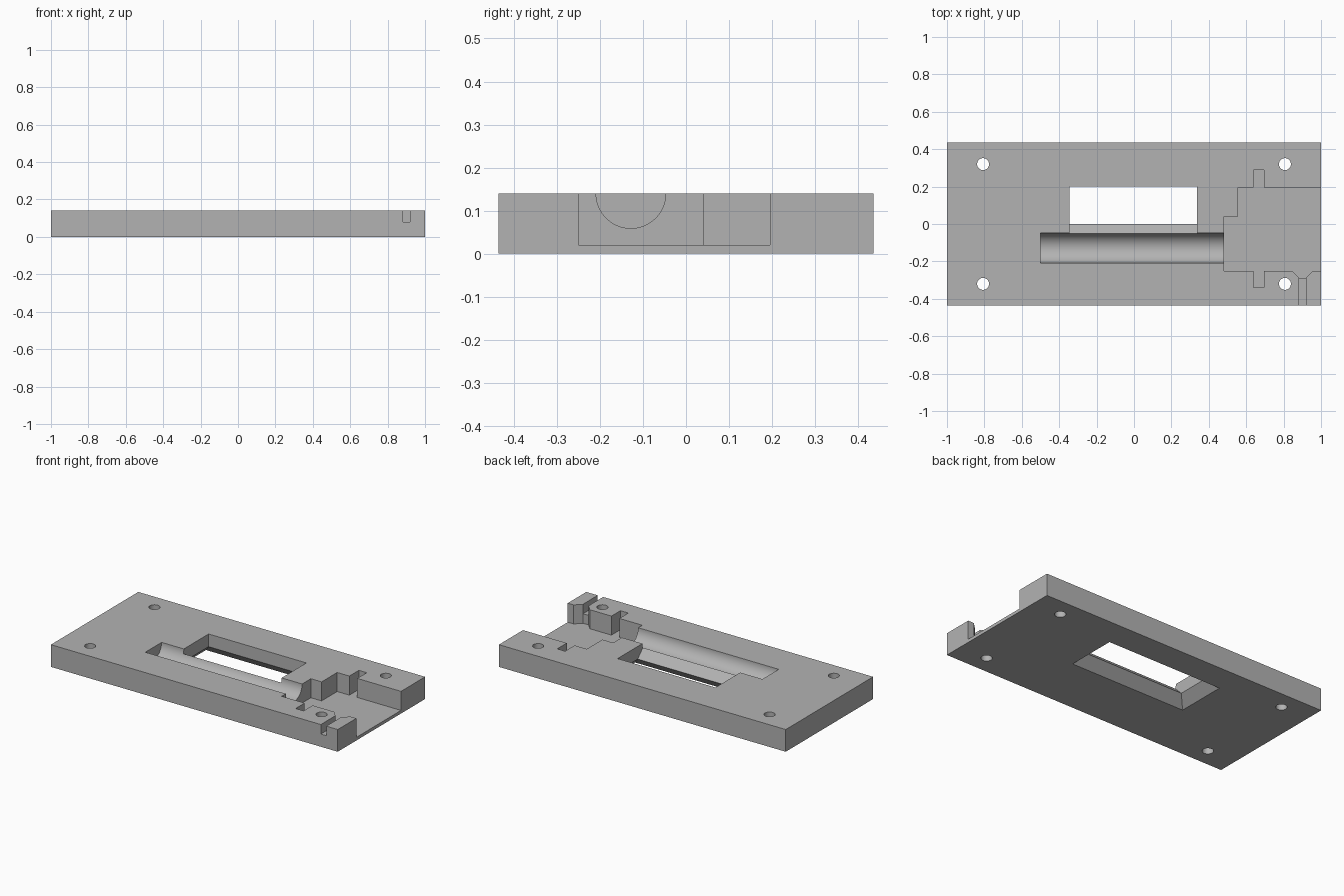
import bpy, math
from mathutils import Matrix

if "Cube" in bpy.data.objects:
    bpy.data.objects.remove(bpy.data.objects["Cube"])

TOP = 0.14
OVER = 0.2       # cutters rise above the plate to here

grey = bpy.data.materials.new("plain grey")
grey.diffuse_color = (0.45, 0.45, 0.45, 1)
grey.use_nodes = True
grey.node_tree.nodes["Principled BSDF"].inputs["Base Color"].default_value = grey.diffuse_color


def loft(name, sections):
    """Closed solid through equal-length rings of points, bottom ring first."""
    n = len(sections[0])
    verts = [p for ring in sections for p in ring]
    faces = [list(range(n))[::-1], list(range(len(verts) - n, len(verts)))]
    for s in range(len(sections) - 1):
        for i in range(n):
            j = (i + 1) % n
            faces.append([s*n + i, s*n + j, (s+1)*n + j, (s+1)*n + i])
    mesh = bpy.data.meshes.new(name)
    mesh.from_pydata(verts, [], faces)
    mesh.materials.append(grey)
    obj = bpy.data.objects.new(name, mesh)
    bpy.context.collection.objects.link(obj)
    return obj


def prism(name, outline, z0, z1):
    return loft(name, [[(x, y, z) for x, y in outline] for z in (z0, z1)])


def rect(x0, x1, y0, y1, z=None):
    pts = [(x0, y0), (x1, y0), (x1, y1), (x0, y1)]
    return pts if z is None else [(x, y, z) for x, y in pts]


def circle(cx, cy, r, n):
    return [(cx + r*math.cos(2*math.pi*i/n), cy + r*math.sin(2*math.pi*i/n)) for i in range(n)]


plate = prism("base_plate", rect(-1, 1, -0.435, 0.435), 0, TOP)
cutters = []

# Window: flared below, sloped up towards the groove above
cutters.append(loft("window_cutter", [
    rect(-0.425, 0.417, -0.08, 0.28, -0.02),
    rect(-0.345, 0.337, 0, 0.2, 0.06),
    rect(-0.345, 0.337, -0.12, 0.2, 0.18)]))

# Half-round groove along x
ring = circle(-0.128, TOP, 0.081, 64)
cutters.append(loft("groove_cutter", [[(x, y, z) for y, z in ring] for x in (-0.5, 0.53)]))

# Stepped pocket with side notches and a funnel, open at the right end
pocket = [(0.48, -0.25), (0.64, -0.25), (0.64, -0.34), (0.695, -0.34), (0.695, -0.25),
          (0.845, -0.25), (0.882, -0.288), (0.92, -0.288), (0.958, -0.25), (1.1, -0.25),
          (1.1, 0.195), (0.695, 0.195), (0.695, 0.29), (0.64, 0.29), (0.64, 0.195),
          (0.555, 0.195), (0.555, 0.04), (0.48, 0.04)]
cutters.append(prism("pocket_cutter", pocket, 0.02, OVER))

# Shallow slot from the funnel to the front edge
cutters.append(prism("slot_cutter", rect(0.882, 0.92, -0.5, -0.27), 0.08, OVER))

# Four screw holes
for sx in (-1, 1):
    for sy in (-1, 1):
        cutters.append(prism("hole_cutter", circle(sx*0.807, sy*0.32, 0.032, 32), -0.1, OVER))

# Cut everything out of the plate, then drop the cutters
bpy.context.view_layer.objects.active = plate
for c in cutters:
    c.hide_render = True
    mod = plate.modifiers.new("cut", 'BOOLEAN')
    mod.operation, mod.solver, mod.object = 'DIFFERENCE', 'EXACT', c
    bpy.ops.object.modifier_apply(modifier=mod.name)
for c in cutters:
    bpy.data.objects.remove(c)

plate.select_set(True)
bpy.ops.object.shade_smooth_by_angle(angle=math.radians(25))
